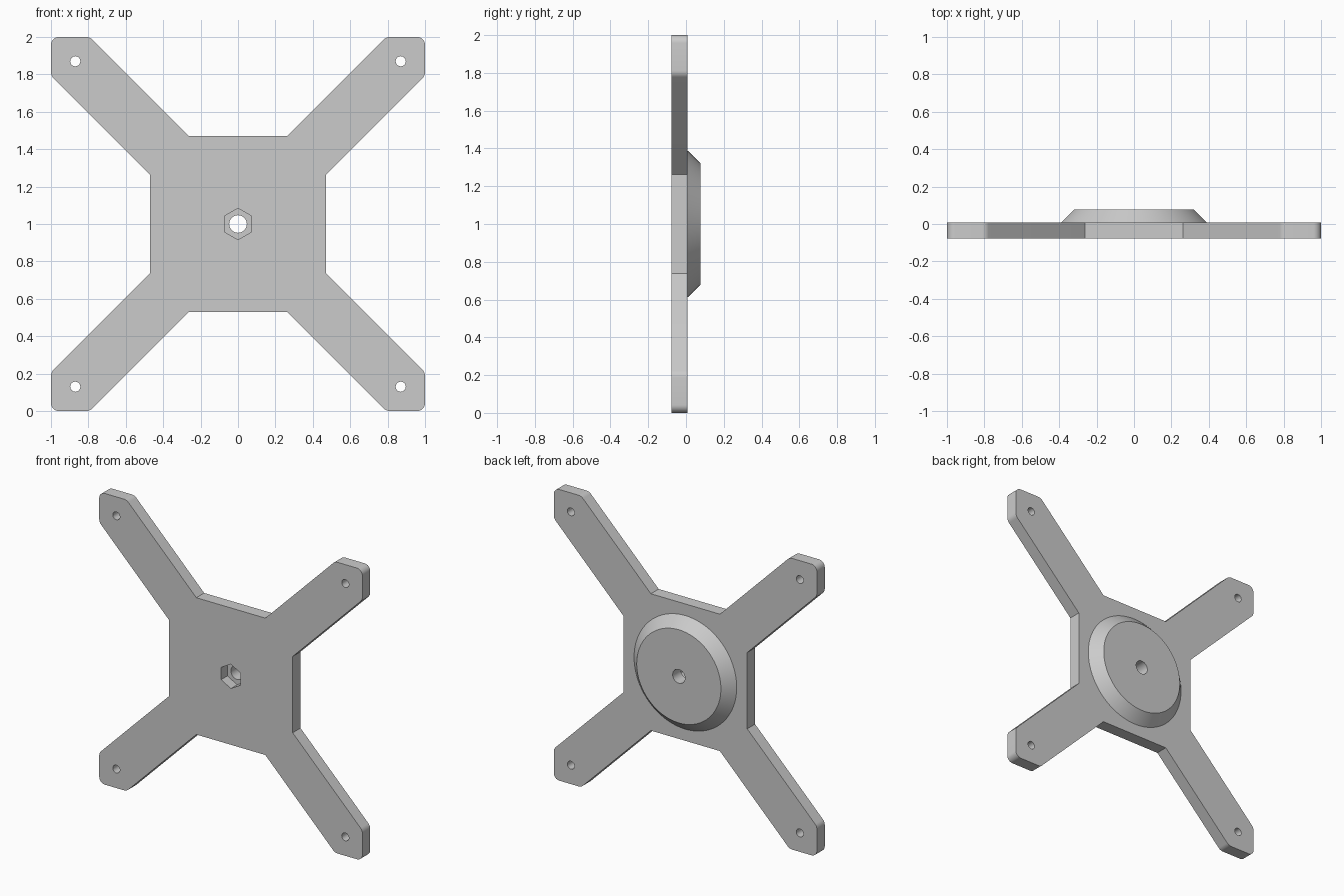
import bpy
import bmesh
import math
from mathutils import Vector

cube = bpy.data.objects.get("Cube")
if cube:
    bpy.data.objects.remove(cube, do_unlink=True)

FRONT, BACK, HUB_BACK = -0.078, 0.007, 0.078

grey = bpy.data.materials.new("plain grey")
grey.use_nodes = True
colour = (0.6, 0.6, 0.6, 1)
grey.diffuse_color = colour
grey.node_tree.nodes["Principled BSDF"].inputs["Base Color"].default_value = colour


def loft(name, rings):
    """Closed solid through (outline, y) rings; outlines are x, z about the centre."""
    bm = bmesh.new()
    loops = [[bm.verts.new((p[0], y, p[1] + 1)) for p in outline] for outline, y in rings]
    bm.faces.new(loops[0])
    bm.faces.new(loops[-1])
    for a, b in zip(loops, loops[1:]):
        for i in range(len(a)):
            bm.faces.new((a[i - 1], a[i], b[i], b[i - 1]))
    bmesh.ops.recalc_face_normals(bm, faces=bm.faces)
    mesh = bpy.data.meshes.new(name)
    bm.to_mesh(mesh)
    bm.free()
    mesh.materials.append(grey)
    obj = bpy.data.objects.new(name, mesh)
    bpy.context.collection.objects.link(obj)
    return obj


def circle(radius, sides, cx=0, cz=0):
    """Regular polygon with a point at the top."""
    angles = [math.pi / 2 + math.tau * i / sides for i in range(sides)]
    return [(cx + radius * math.cos(a), cz + radius * math.sin(a)) for a in angles]


def fillet(before, corner, after, radius, steps=8):
    """Points of an arc rounding off a corner."""
    d1, d2 = (before - corner).normalized(), (after - corner).normalized()
    half = d1.angle(d2) / 2
    centre = corner + (d1 + d2).normalized() * radius / math.sin(half)
    reach = radius / math.tan(half)
    start, end = corner + d1 * reach - centre, corner + d2 * reach - centre
    turn = math.pi - 2 * half
    return [centre + (start * math.sin(turn * (1 - k / steps)) + end * math.sin(turn * k / steps))
            / math.sin(turn) for k in range(steps + 1)]


def combine(target, other, operation):
    """Apply a boolean, then drop the helper."""
    other.hide_render = True
    mod = target.modifiers.new(operation, "BOOLEAN")
    mod.operation, mod.object, mod.solver = operation, other, "EXACT"
    bpy.context.view_layer.objects.active = target
    bpy.ops.object.modifier_apply(modifier=mod.name)
    bpy.data.objects.remove(other, do_unlink=True)


# One arm of the outline, repeated by quarter turns
arm = [Vector(p) for p in ((0.47, 0.262), (1, 0.792), (1, 1), (0.792, 1), (0.262, 0.47))]
quarter = [arm[0]]
for i, radius in ((1, 0.05), (2, 0.042), (3, 0.05)):
    quarter += fillet(arm[i - 1], arm[i], arm[i + 1], radius)
quarter.append(arm[4])
outline = []
for turn in range(4):
    outline += quarter
    quarter = [Vector((-p.y, p.x)) for p in quarter]
plate = loft("mounting_plate", [(outline, FRONT), (outline, BACK)])

# Bevelled round hub on the back
rim, cap = circle(0.39, 96), circle(0.32, 96)
hub = loft("hub", [(rim, BACK - 0.03), (rim, BACK), (cap, HUB_BACK)])
combine(plate, hub, "UNION")

# Central bore, hexagonal nut pocket and a hole near each arm tip
combine(plate, loft("bore", [(circle(0.047, 40), -0.2), (circle(0.047, 40), 0.2)]), "DIFFERENCE")
combine(plate, loft("nut_pocket", [(circle(0.084, 6), -0.2), (circle(0.084, 6), -0.01)]), "DIFFERENCE")
for sx in (-1, 1):
    for sz in (-1, 1):
        ring = circle(0.027, 32, sx * 0.87, sz * 0.87)
        combine(plate, loft("arm_hole", [(ring, -0.2), (ring, 0.2)]), "DIFFERENCE")

# Smooth rounded parts, keep edges sharp
bpy.ops.object.select_all(action="DESELECT")
plate.select_set(True)
bpy.context.view_layer.objects.active = plate
bpy.ops.object.shade_smooth_by_angle(angle=math.radians(25))
